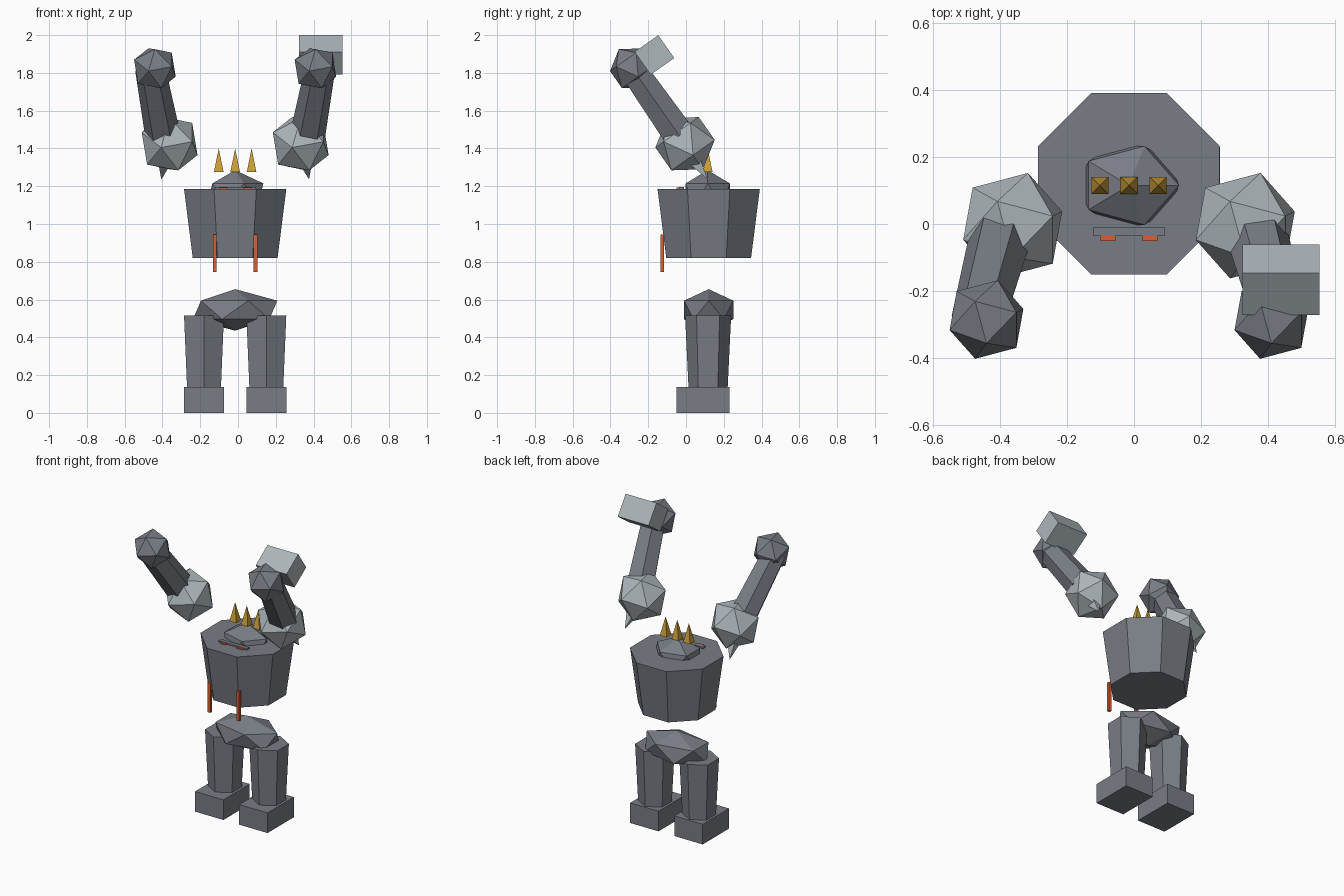
import bpy, bmesh, math
from mathutils import Matrix, Vector

cube = bpy.data.objects.get("Cube")
if cube:
    bpy.data.objects.remove(cube, do_unlink=True)

MID_X, MID_Y = -0.015, 0.12


def material(name, rgb):
    mat = bpy.data.materials.new(name)
    mat.use_nodes = True
    colour = (*rgb, 1)
    mat.diffuse_color = colour
    mat.node_tree.nodes["Principled BSDF"].inputs["Base Color"].default_value = colour
    return mat


dark_stone = material("dark_stone", (0.19, 0.205, 0.235))
light_stone = material("light_stone", (0.42, 0.47, 0.50))
ember = material("ember_orange", (0.66, 0.12, 0.03))
gold = material("gold", (0.60, 0.35, 0.04))


def finish(name, bm, mat, frame):
    bmesh.ops.recalc_face_normals(bm, faces=bm.faces)
    bm.transform(frame)
    mesh = bpy.data.meshes.new(name)
    bm.to_mesh(mesh)
    bm.free()
    mesh.materials.append(mat)
    obj = bpy.data.objects.new(name, mesh)
    bpy.context.collection.objects.link(obj)
    return obj


def box(name, centre, size, mat, frame=Matrix()):
    bm = bmesh.new()
    bmesh.ops.create_cube(bm, size=1)
    bmesh.ops.scale(bm, vec=size, verts=bm.verts)
    bmesh.ops.translate(bm, vec=centre, verts=bm.verts)
    return finish(name, bm, mat, frame)


def rock(name, centre, radii, mat, frame=Matrix()):
    bm = bmesh.new()
    bmesh.ops.create_icosphere(bm, subdivisions=1, radius=1)
    bmesh.ops.scale(bm, vec=radii, verts=bm.verts)
    bmesh.ops.translate(bm, vec=centre, verts=bm.verts)
    return finish(name, bm, mat, frame)


def column(name, base, top, r_base, r_top, sides, phase, mat, frame=Matrix()):
    """Tapered prism between two level rings; r_top 0 makes a spike."""
    bm = bmesh.new()

    def ring(centre, r):
        turns = [math.radians(phase + 360 * i / sides) for i in range(sides)]
        return [bm.verts.new(Vector(centre) + Vector((r * math.cos(a), r * math.sin(a), 0)))
                for a in turns]

    low = ring(base, r_base)
    high = ring(top, r_top) if r_top else [bm.verts.new(top)]
    bm.faces.new(low)
    if r_top:
        bm.faces.new(high)
    for i in range(sides):
        j = (i + 1) % sides
        side = [low[i], low[j]] + ([high[j], high[i]] if r_top else high)
        bm.faces.new(side)
    return finish(name, bm, mat, frame)


# Torso, head and pelvis
column("torso", (MID_X, MID_Y, 0.82), (MID_X, MID_Y, 1.185), 0.243, 0.293, 8, 22.5, dark_stone)
rock("head", (MID_X, 0.115, 1.158), (0.167, 0.138, 0.127), dark_stone)
rock("pelvis", (MID_X, MID_Y, 0.545), (0.25, 0.153, 0.11), dark_stone)

# Brow and crown of spikes
box("brow", (MID_X, -0.023, 1.175), (0.213, 0.027, 0.04), dark_stone)
for i in (-1, 0, 1):
    x = MID_X + 0.087 * i
    column("crown_spike", (x, 0.115, 1.275), (x, 0.115, 1.40), 0.036, 0, 4, 45, gold)

# Parts on both sides
for side, s in (("right", -1), ("left", 1)):
    # Eyes and chest strips
    box(side + "_eye", (MID_X + 0.063 * s, -0.04, 1.18), (0.045, 0.02, 0.025), ember)
    box(side + "_chest_strip", (MID_X + 0.108 * s, -0.125, 0.845), (0.02, 0.018, 0.2), ember)

    # Legs and feet
    x = MID_X + 0.165 * s
    column(side + "_leg", (x, 0.117, 0.12), (x, 0.117, 0.515), 0.103, 0.122, 6, 90, dark_stone)
    box(side + "_foot", (x, 0.09, 0.068), (0.212, 0.28, 0.136), dark_stone)

    # Raised arm, built hanging down and swung forward and up
    arm = (Matrix.Translation((MID_X + 0.347 * s, -0.005, 1.425))
           @ Matrix.Rotation(math.radians(-145), 4, 'X'))
    rock(side + "_shoulder", (0, 0, 0), (0.165,) * 3, light_stone, arm)
    column(side + "_shoulder_spike", (0.025 * s, 0.01, 0.09), (0.044 * s, 0.01, 0.224),
           0.05, 0, 4, 45, light_stone, arm)
    column(side + "_forearm", (0.1 * s, 0, -0.47), (0.035 * s, 0, -0.05),
           0.082, 0.095, 6, 0, dark_stone, arm)
    rock(side + "_fist", (0.078 * s, 0, -0.488), (0.123,) * 3, dark_stone, arm)
    if s > 0:
        box("hammer_block", (0.106, -0.137, -0.478), (0.23, 0.153, 0.148), light_stone, arm)
